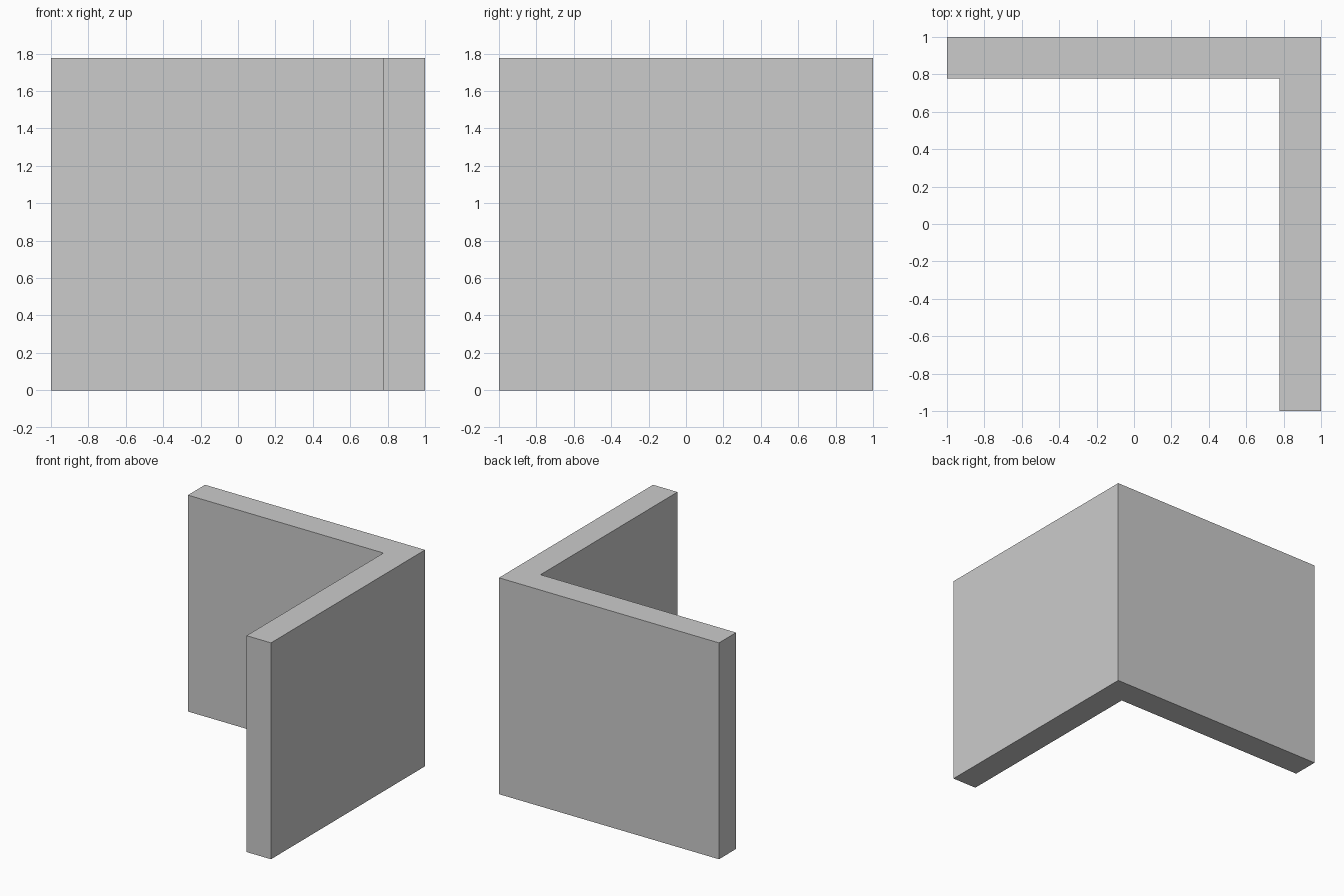
import bpy, bmesh

if "Cube" in bpy.data.objects:
    bpy.data.objects.remove(bpy.data.objects["Cube"])

HALF = 1.0            # half of the footprint
INNER = HALF - 2 / 9  # inner faces of the two walls
HEIGHT = 16 / 9

# L-shaped footprint, counter-clockwise from above
profile = [(-HALF, INNER), (INNER, INNER), (INNER, -HALF),
           (HALF, -HALF), (HALF, HALF), (-HALF, HALF)]

# Corner wall: extrude the footprint upwards
bm = bmesh.new()
base = bm.faces.new([bm.verts.new((x, y, 0)) for x, y in profile])
ext = bmesh.ops.extrude_face_region(bm, geom=[base], use_keep_orig=True)
top = [v for v in ext["geom"] if isinstance(v, bmesh.types.BMVert)]
bmesh.ops.translate(bm, verts=top, vec=(0, 0, HEIGHT))
bmesh.ops.recalc_face_normals(bm, faces=bm.faces[:])

mesh = bpy.data.meshes.new("corner_wall")
bm.to_mesh(mesh)
bm.free()
bpy.context.collection.objects.link(bpy.data.objects.new("corner_wall", mesh))
